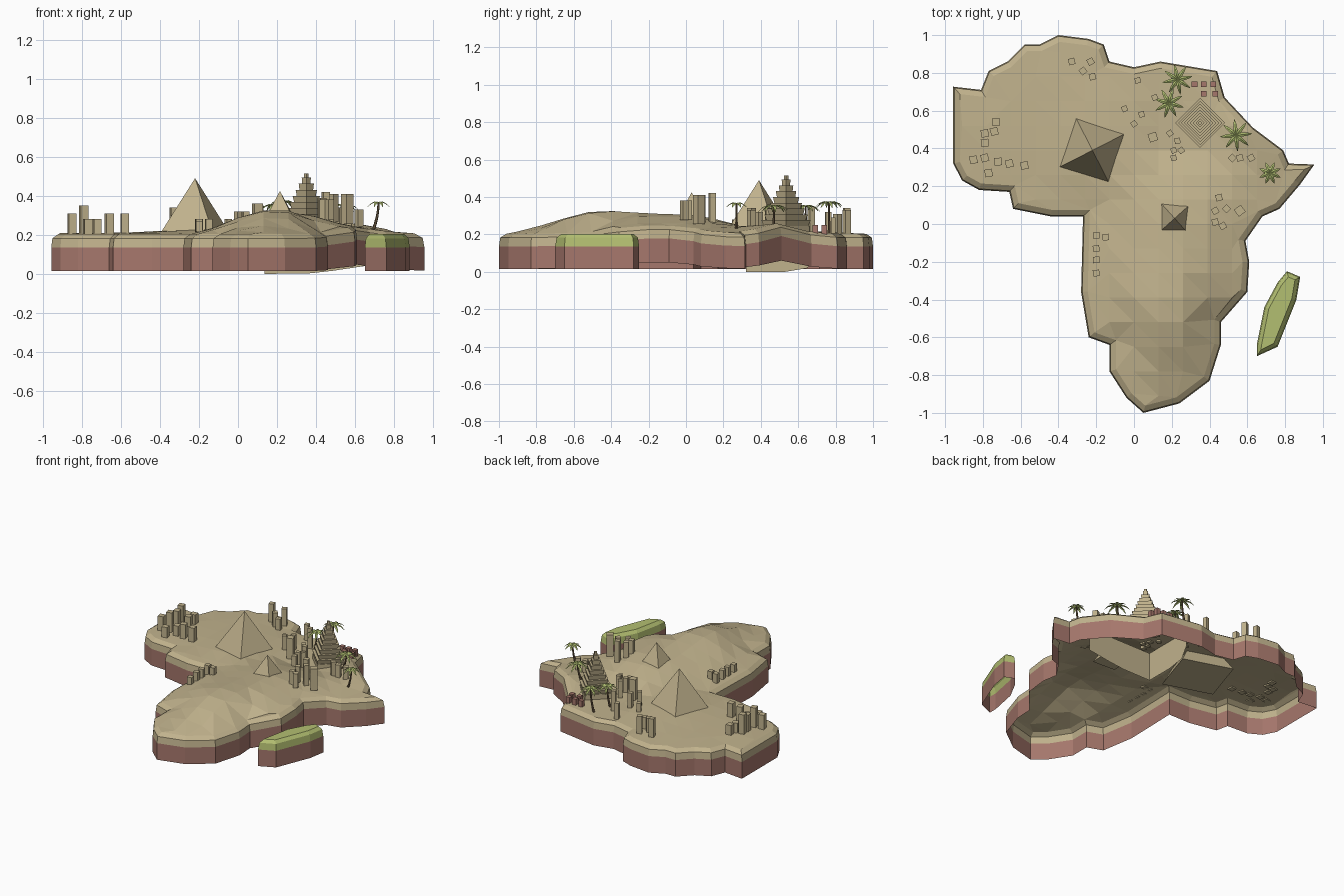
import bpy, bmesh
from math import sin, cos, pi, exp, radians
from mathutils import Vector, Matrix
from mathutils.geometry import delaunay_2d_cdt

if "Cube" in bpy.data.objects:
    bpy.data.objects.remove(bpy.data.objects["Cube"])


def material(name, r, g, b):
    m = bpy.data.materials.new(name)
    m.use_nodes = True
    m.diffuse_color = (r, g, b, 1)
    m.node_tree.nodes["Principled BSDF"].inputs["Base Color"].default_value = (r, g, b, 1)
    return m


SAND = material("sand", .53, .445, .265)
CLAY = material("red_clay", .38, .185, .15)
GRASS = material("grass_green", .45, .52, .165)
LEAF = material("palm_leaf", .42, .5, .16)
BARK = material("palm_bark", .16, .11, .06)


def finish(name, bm, *mats):
    mesh = bpy.data.meshes.new(name)
    bm.to_mesh(mesh)
    bm.free()
    for m in mats:
        mesh.materials.append(m)
    obj = bpy.data.objects.new(name, mesh)
    bpy.context.collection.objects.link(obj)
    return obj


def inset(points, d):
    """Move a clockwise outline inward by d."""
    out = []
    for i, p in enumerate(points):
        a = (p - points[i - 1]).normalized()
        b = (points[(i + 1) % len(points)] - p).normalized()
        na, nb = Vector((a.y, -a.x)), Vector((b.y, -b.x))
        n = (na + nb).normalized()
        out.append(p + n * d / max(n.dot(na), .6))
    return out


def land(name, outline, height, lift, margin, step, top_mat):
    """Open-bottomed slab: clay band, coloured rim and a relief top."""
    bm = bmesh.new()
    pts = [Vector(p) / 100 for p in outline]
    n = len(pts)
    shore = inset(pts, margin)
    levels = [(pts, .015, .8), (pts, .135, 1), (inset(pts, .006), .182, 1), (shore, .203, 1)]
    rings = [[bm.verts.new((p.x, p.y, z + k * lift(p.x, p.y))) for p in ring]
             for ring, z, k in levels]
    for k in range(len(rings) - 1):
        lo, hi = rings[k], rings[k + 1]
        for i in range(n):
            j = (i + 1) % n
            bm.faces.new((lo[j], lo[i], hi[i], hi[j])).material_index = min(k, 1)
    # relief grid inside the shore line, fading to the shore height at the edge
    reach = int(1 / step) + 1
    grid = [Vector((i * step, j * step)) for i in range(-reach, reach + 1)
            for j in range(-reach, reach + 1)]
    grid = [g for g in grid if min((g - s).length for s in shore) > step * .4]
    edges = [(i, (i + 1) % n) for i in range(n)]
    co, _, tris, *_ = delaunay_2d_cdt(shore + grid, edges, [], 1, 1e-5)
    used = {i for t in tris for i in t}
    top = {}
    for i in used:
        p = co[i]
        fade = min(1, min((p - s).length for s in shore) / .17)
        z = .203 + (height(p.x, p.y) - .203) * fade
        top[i] = bm.verts.new((p.x, p.y, z + lift(p.x, p.y)))
    for t in tris:
        bm.faces.new([top[i] for i in t]).material_index = 1
    bmesh.ops.remove_doubles(bm, verts=bm.verts, dist=.0005)
    bmesh.ops.recalc_face_normals(bm, faces=bm.faces)
    if sum(f.normal.z for f in bm.faces) < 0:
        bmesh.ops.reverse_faces(bm, faces=bm.faces)
    return finish(name, bm, CLAY, top_mat)


def bump(x, y, cx, cy, rx, ry):
    return exp(-((x - cx) / rx) ** 2 - ((y - cy) / ry) ** 2)


def relief(x, y):
    if x > .12 and y > .33:
        return .205
    return (.21 + .118 * bump(x, y, .18, -.45, .28, .31 if y < -.45 else .42)
            + .06 * bump(x, y, .25, .08, .3, .25)
            + .02 * bump(x, y, -.2, .45, .25, .25))


def coast_lift(x, y):
    """The slab arches up along the east and north-east coast."""
    return .045 * bump(x, y, .58, -.15, .25, .35) + .055 * bump(x, y, .63, .5, .2, .2)


# Main land, in hundredths, clockwise from the north-west
mainland = [(-95.7, 72.7), (-81, 71), (-77, 81), (-67, 86), (-58, 95), (-50, 95), (-40, 100),
            (-24, 98), (-16, 95), (-13, 86), (0, 83), (14, 86), (44, 81), (48, 67), (63, 51),
            (79, 39), (82, 32), (95.5, 31.5), (88, 21), (77, 8), (68, 4), (59, -9), (61, -20),
            (60, -36), (46, -52), (46, -64), (40, -83), (24, -95), (5, -100), (-4, -92),
            (-13, -78), (-13, -64), (-24, -60), (-28, -36), (-27, 4), (-44, 4), (-64, 8),
            (-66, 17), (-82, 18), (-91, 23), (-95.7, 32)]
land("mainland", mainland, relief, coast_lift, .035, .13, SAND)

# Small island off the east coast
island = [(81, -25), (88, -28), (86, -40), (76, -65), (65, -70), (65, -64), (69, -44), (76, -31)]
land("island", island, lambda x, y: .203, lambda x, y: 0, .025, .3, GRASS)

# Sand walls under the north-east plain
bm = bmesh.new()
path = [(.135, .7, .1), (.135, .65, .02), (.135, .53, 0), (.135, .32, 0), (.36, .32, .002),
        (.48, .32, .015), (.65, .32, .04)]
low = [bm.verts.new(p) for p in path]
high = [bm.verts.new((x, y, .205)) for x, y, z in path]
for i in range(len(path) - 1):
    bm.faces.new((low[i], low[i + 1], high[i + 1], high[i]))
finish("plain_walls", bm, SAND)


def add_frustum(bm, x, y, z0, z1, r0, r1, turn):
    mat = Matrix.Translation((x, y, (z0 + z1) / 2)) @ Matrix.Rotation(radians(turn), 4, "Z")
    bmesh.ops.create_cone(bm, cap_ends=True, segments=4, radius1=r0, radius2=r1,
                          depth=z1 - z0, matrix=mat)


# Plain pyramids
for name, x, y, z0, z1, r, turn in [("great_pyramid", -.22, .39, .13, .49, .255, 27),
                                    ("small_pyramid", .215, .03, .25, .425, .125, 42)]:
    bm = bmesh.new()
    add_frustum(bm, x, y, z0, z1, r, 0, turn)
    finish(name, bm, SAND)

# Stepped pyramid with flared tiers on a plinth
bm = bmesh.new()
add_frustum(bm, .35, .535, .2, .245, .125, .125, 0)
tiers = 8
for i in range(tiers):
    r = .124 * (1 - i / tiers) + .008
    z = .245 + i * .031
    add_frustum(bm, .35, .535, z, z + .031, r * .9, r, 0)
add_frustum(bm, .35, .535, .49, .515, .012, .012, 0)
finish("stepped_pyramid", bm, SAND)


def town(name, width, turn, spots, mat=SAND):
    """Block houses: x, y and roof height in hundredths."""
    bm = bmesh.new()
    for i, (x, y, z) in enumerate(spots):
        r = width * .707
        x, y = x / 100, y / 100
        ground = relief(x, y) + coast_lift(x, y) - .01
        add_frustum(bm, x, y, ground, z / 100, r, r, 45 + turn * (1 + i % 3))
    finish(name, bm, mat)


town("north_houses", .034, 14, [(-33, 86, 34), (-23, 86, 33), (-27, 81, 31), (-22, 78, 29)])
town("west_houses", .04, 5, [(-73, 54, 28), (-79, 48, 35), (-74, 49, 28), (-79, 43, 33),
                             (-85, 34, 31), (-79, 35, 35), (-72, 33, 28), (-77, 27, 28),
                             (-66, 32, 31), (-58, 31, 31)])
town("central_houses", .03, 12, [(2, 76, 32), (-5, 61, 28), (0, 53, 32), (4, 58, 32),
                                 (11, 67, 35), (19, 48, 33), (23, 44, 34), (21, 39, 31),
                                 (25, 39, 32), (21, 35, 30)])
town("large_houses", .045, 18, [(10, 46, 36), (56, 7, 41)])
town("east_houses", .034, 15, [(45, 14, 42), (43, 7, 39), (49, 8, 41), (43, 1, 38),
                               (47, -1, 38), (52, 35, 34), (56, 35, 33), (62, 35, 33)])
town("south_houses", .034, 3, [(-20, -6, 28), (-15, -7, 28), (-20, -13, 28),
                               (-20, -19, 28), (-20, -26, 27)])
town("market_huts", .03, 0, [(32, 74, 25), (37, 74, 25), (42, 74, 25), (37, 69, 25),
                             (43, 69, 25)], CLAY)


def palm(name, x, y, z, r, turn):
    """Bent trunk topped with drooping pointed fronds."""
    bm = bmesh.new()
    foot = relief(x, y) + coast_lift(x, y) - .015
    rings = []
    for k in range(5):
        t = k / 4
        c = Vector((x - .03 * (1 - t) ** 2, y, foot + (z - foot) * t))
        rings.append([bm.verts.new(c + Vector((cos(a), sin(a), 0)) * (.009 - .004 * t))
                      for a in (j * pi / 3 for j in range(6))])
    for lo, hi in zip(rings, rings[1:]):
        for j in range(6):
            bm.faces.new((lo[j - 1], lo[j], hi[j], hi[j - 1]))
    # fronds: folded strips along a drooping arc
    for f in range(8):
        a = turn + f * pi / 4
        out, side = Vector((cos(a), sin(a), 0)), Vector((-sin(a), cos(a), 0))
        prev = None
        for t, w in [(0, .003), (.35, .011), (.7, .008), (1, .001)]:
            c = Vector((x, y, z)) + out * r * t
            c.z += r * (.6 * t - .95 * t * t)
            drop = Vector((0, 0, w * .4))
            row = [bm.verts.new(p) for p in (c + side * w - drop, c, c - side * w - drop)]
            if prev:
                for j in range(2):
                    face = bm.faces.new((prev[j], prev[j + 1], row[j + 1], row[j]))
                    face.material_index = 1
                    face.normal_update()
                    if face.normal.z < 0:
                        face.normal_flip()
            prev = row
    finish(name, bm, BARK, LEAF)


palm("palm_north", .23, .765, .37, .08, .2)
palm("palm_inner", .185, .64, .35, .08, .5)
palm("palm_middle", .54, .47, .35, .085, .1)
palm("palm_east", .72, .27, .365, .06, .4)
